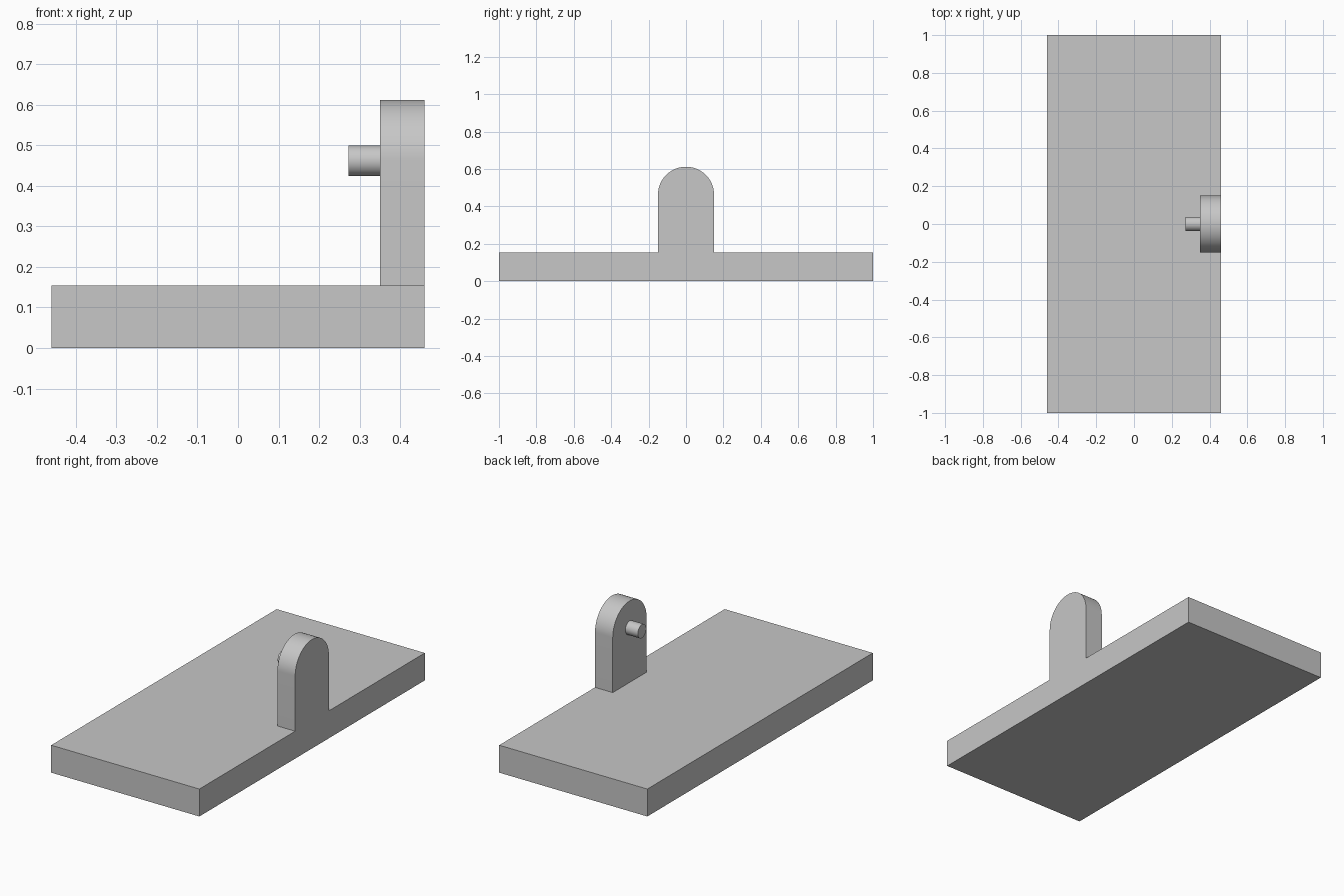
import bpy
import bmesh
from math import pi, cos, sin, radians

cube = bpy.data.objects.get("Cube")
if cube:
    bpy.data.objects.remove(cube, do_unlink=True)

grey = bpy.data.materials.new("light grey")
grey.use_nodes = True
colour = (0.57, 0.57, 0.57, 1)
grey.diffuse_color = colour
grey.node_tree.nodes["Principled BSDF"].inputs["Base Color"].default_value = colour


def arc(radius, z, start, end, steps):
    """Points (y, z) along an arc about y = 0."""
    angles = [start + (end - start) * i / steps for i in range(steps + 1)]
    return [(radius * cos(a), z + radius * sin(a)) for a in angles]


def extrude_x(name, profile, x0, x1):
    """Extrude a (y, z) profile along x into a closed solid."""
    bm = bmesh.new()
    face = bm.faces.new([bm.verts.new((x0, y, z)) for y, z in profile])
    result = bmesh.ops.extrude_face_region(bm, geom=[face], use_keep_orig=True)
    moved = [v for v in result["geom"] if isinstance(v, bmesh.types.BMVert)]
    bmesh.ops.translate(bm, verts=moved, vec=(x1 - x0, 0, 0))
    bmesh.ops.recalc_face_normals(bm, faces=bm.faces)
    mesh = bpy.data.meshes.new(name)
    bm.to_mesh(mesh)
    bm.free()
    mesh.materials.append(grey)
    obj = bpy.data.objects.new(name, mesh)
    bpy.context.collection.objects.link(obj)
    bpy.ops.object.select_all(action="DESELECT")
    obj.select_set(True)
    bpy.context.view_layer.objects.active = obj
    bpy.ops.object.shade_smooth_by_angle(angle=radians(30))
    return obj


half_width, base_top = 0.46, 0.154
lug_radius, axis_z, lug_inner = 0.15, 0.462, 0.35

# Flat rectangular base
extrude_x("base_plate", [(-1, 0), (1, 0), (1, base_top), (-1, base_top)],
          -half_width, half_width)

# Upright round-topped lug, flush with the left edge of the base
lug = [(-lug_radius, base_top), (lug_radius, base_top)]
lug += arc(lug_radius, axis_z, 0, pi, 48)
extrude_x("upright_lug", lug, lug_inner, half_width)

# Short round pin pointing inward, concentric with the lug top
extrude_x("pin", arc(0.038, axis_z, 0, 2 * pi, 48)[:-1], 0.273, lug_inner)
